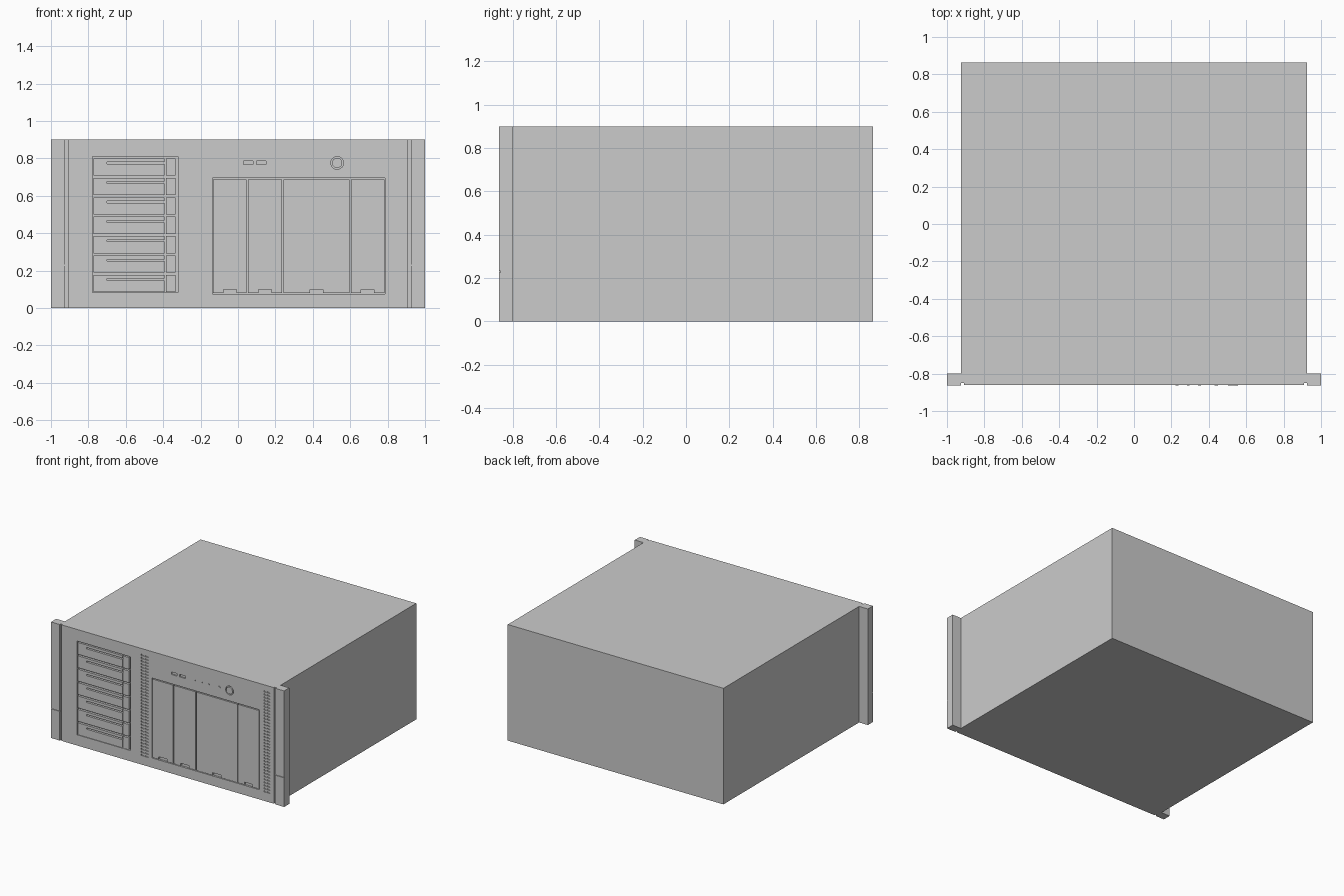
import bpy, bmesh, math
from mathutils import Matrix, Vector

if "Cube" in bpy.data.objects:
    bpy.data.objects.remove(bpy.data.objects["Cube"])

FRONT, BACK, H = -0.86, 0.863, 0.9


def finish(name, bm):
    bmesh.ops.recalc_face_normals(bm, faces=bm.faces)
    mesh = bpy.data.meshes.new(name)
    bm.to_mesh(mesh)
    bm.free()
    ob = bpy.data.objects.new(name, mesh)
    bpy.context.collection.objects.link(ob)
    return ob


def add_box(bm, x0, x1, y0, y1, z0, z1):
    m = Matrix.Translation(((x0 + x1) / 2, (y0 + y1) / 2, (z0 + z1) / 2)) @ \
        Matrix.Diagonal((x1 - x0, y1 - y0, z1 - z0, 1))
    bmesh.ops.create_cube(bm, size=1, matrix=m)


def add_disc(bm, x, z, r, y0, y1, n=24):
    m = Matrix.Translation((x, (y0 + y1) / 2, z)) @ Matrix.Rotation(math.pi / 2, 4, 'X')
    bmesh.ops.create_cone(bm, cap_ends=True, segments=n, radius1=r, radius2=r,
                          depth=y1 - y0, matrix=m)


def boxes(name, items):
    bm = bmesh.new()
    for b in items:
        add_box(bm, *b)
    return finish(name, bm)


# chassis with rack ears and the grooves beside them, extruded from its plan outline
half = [(0.925, BACK), (0.925, -0.80), (1.0, -0.80), (1.0, -0.863), (0.925, -0.863),
        (0.925, -0.85), (0.91, -0.85), (0.91, FRONT)]
outline = half + [(-x, y) for x, y in reversed(half)]
bm = bmesh.new()
face = bm.faces.new([bm.verts.new((x, y, 0)) for x, y in outline])
top = bmesh.ops.extrude_face_region(bm, geom=[face])
bmesh.ops.translate(bm, vec=Vector((0, 0, H)),
                    verts=[v for v in top['geom'] if isinstance(v, bmesh.types.BMVert)])
chassis = finish("chassis", bm)

# recesses for the drive bay, doors, vents, ear seams and ports
cut = bmesh.new()
add_box(cut, -0.777, -0.322, -0.9, -0.84, 0.083, 0.81)
add_box(cut, -0.137, 0.786, -0.9, -0.845, 0.075, 0.695)
for i in range(34):
    z = 0.07 + i * 0.0235
    for x0, x1 in ((-0.228, -0.2), (-0.193, -0.165), (0.825, 0.847), (0.854, 0.876)):
        add_box(cut, x0, x1, -0.9, -0.853, z, z + 0.011)
for s in (-1, 1):
    xa, xb = sorted((s * 0.92, s * 1.05))
    add_box(cut, xa, xb, -0.9, -0.857, 0.226, 0.232)
for x in (0.03, 0.10):
    add_box(cut, x, x + 0.05, -0.9, -0.85, 0.767, 0.787)
add_disc(cut, 0.53, 0.776, 0.034, -0.9, -0.85)
cutter = finish("front_cutter", cut)
cutter.hide_render = True
mod = chassis.modifiers.new("front_recesses", 'BOOLEAN')
mod.operation, mod.solver, mod.object = 'DIFFERENCE', 'EXACT', cutter
bpy.context.view_layer.objects.active = chassis
bpy.ops.object.modifier_apply(modifier=mod.name)
bpy.data.objects.remove(cutter)

# seven drive carriers, each with a handle slot and a latch at its right end
pitch = (0.81 - 0.083) / 7
for i in range(7):
    z0 = 0.083 + i * pitch + 0.002
    z1 = z0 + pitch - 0.012
    zs = z0 + 0.062
    y0, y1 = -0.858, -0.839
    boxes(f"drive_carrier_{i + 1}", [
        (-0.773, -0.70, y0, y1, z0, z1),
        (-0.70, -0.392, y0, y1, z0, zs),
        (-0.70, -0.392, y0, y1, zs + 0.01, z1),
    ])
    boxes(f"drive_latch_{i + 1}", [(-0.386, -0.335, y0 - 0.001, y1, z0, z1)])

# four bay doors with a finger notch in the lower edge
edges = [-0.137, 0.05, 0.24, 0.60, 0.786]
for i, (a, b) in enumerate(zip(edges, edges[1:])):
    a, b, mid = a + 0.004, b - 0.004, (a + b) / 2
    boxes(f"bay_door_{i + 1}", [
        (a, b, FRONT, -0.844, 0.10, 0.688),
        (a, mid - 0.035, FRONT, -0.844, 0.08, 0.10),
        (mid + 0.035, b, FRONT, -0.844, 0.08, 0.10),
    ])

# power button, reset button and indicator lights
for name, x, r in (("power_button", 0.53, 0.027), ("reset_button", 0.44, 0.010),
                   ("light_1", 0.23, 0.007), ("light_2", 0.29, 0.007), ("light_3", 0.35, 0.007)):
    bm = bmesh.new()
    add_disc(bm, x, 0.776, r, -0.863, -0.849)
    finish(name, bm)
